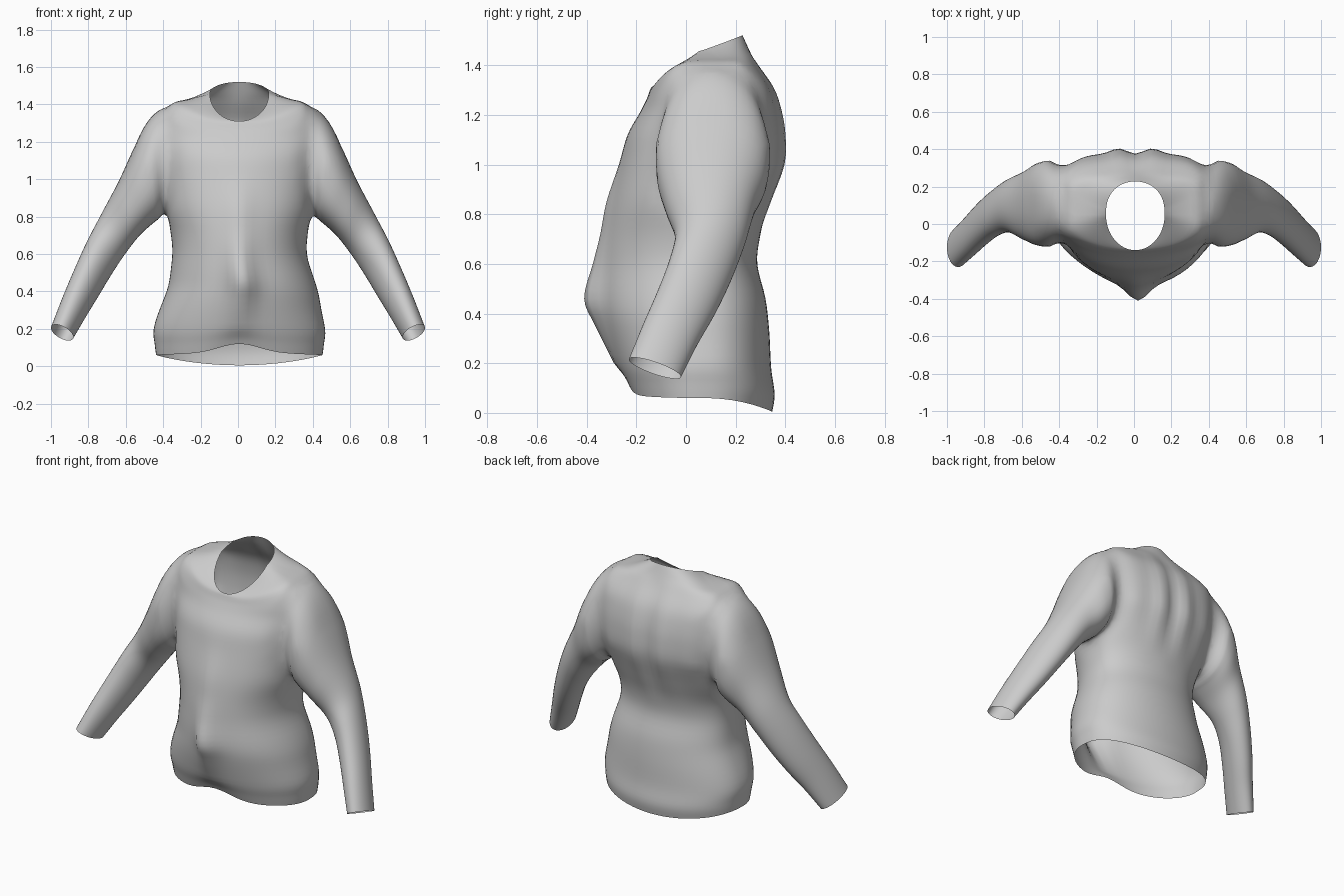
import bpy, bmesh, math
from mathutils import Vector

if "Cube" in bpy.data.objects:
    bpy.data.objects.remove(bpy.data.objects["Cube"])

SEG = 64
grey = bpy.data.materials.new("soft grey cloth")
grey.diffuse_color = (0.6, 0.6, 0.6, 1)
grey.use_nodes = True
grey.node_tree.nodes["Principled BSDF"].inputs["Base Color"].default_value = grey.diffuse_color


def clamp(t):
    return max(0.0, min(1.0, t))


def power(v, e):
    return math.copysign(abs(v) ** e, v)


def smooth_rows(rows, steps):
    """Resample a table of sections with a Catmull-Rom curve."""
    out = []
    for i in range(len(rows) - 1):
        a, b, c, d = (rows[max(0, min(len(rows) - 1, i + k))] for k in (-1, 0, 1, 2))
        for s in range(steps):
            t = s / steps
            out.append([0.5 * (2 * q + (r - p) * t + (2 * p - 5 * q + 4 * r - u) * t * t
                               + (3 * q - p - 3 * r + u) * t ** 3)
                        for p, q, r, u in zip(a, b, c, d)])
    return out + [list(rows[-1])]


def loft(name, rings):
    """Closed tube through the rings; the caps use slot 1 so they can be opened later."""
    bm = bmesh.new()
    loops = [[bm.verts.new(p) for p in ring] for ring in rings]
    for lo, hi in zip(loops, loops[1:]):
        for i in range(len(lo)):
            j = (i + 1) % len(lo)
            bm.faces.new((lo[i], lo[j], hi[j], hi[i]))
    for loop in (loops[0], loops[-1]):
        n = len(loop)
        mid = bm.verts.new(sum((v.co for v in loop), Vector()) / n)
        for i in range(n):
            bm.faces.new((loop[i], loop[(i + 1) % n], mid)).material_index = 1
    bmesh.ops.recalc_face_normals(bm, faces=bm.faces)
    mesh = bpy.data.meshes.new(name)
    bm.to_mesh(mesh)
    bm.free()
    mesh.materials.append(grey)
    mesh.materials.append(grey)
    ob = bpy.data.objects.new(name, mesh)
    bpy.context.collection.objects.link(ob)
    return ob


# Torso: z front, z side, z back, half width, y front, y back, belly ridge, back folds
TORSO = [
    (.07, .06, .005, .445, -.232, .347, 0, 0),
    (.12, .115, .075, .452, -.25, .357, 0, 0),
    (.20, .20, .18, .458, -.28, .343, .01, 0),
    (.35, .34, .33, .422, -.32, .335, .045, 0),
    (.46, .46, .46, .388, -.335, .32, .075, 0),
    (.60, .60, .60, .360, -.33, .287, .045, 0),
    (.72, .72, .72, .368, -.32, .30, .025, 0),
    (.85, .85, .85, .395, -.30, .34, .02, .008),
    (1.0, 1.0, 1.0, .40, -.265, .388, .005, .018),
    (1.12, 1.12, 1.12, .415, -.235, .392, 0, .017),
    (1.21, 1.23, 1.22, .425, -.185, .378, 0, .013),
    (1.26, 1.325, 1.31, .43, -.16, .348, 0, .01),
    (1.285, 1.402, 1.40, .37, -.15, .29, 0, .005),
    (1.30, 1.428, 1.46, .27, -.145, .255, 0, 0),
    (1.31, 1.455, 1.52, .157, -.14, .228, 0, 0),
]


def torso_ring(row):
    zf, zs, zb, w, yf, yb, ridge, fold = row
    ring, yc = [], 0.05
    upper = clamp((zs - .7) / .3) * clamp((w - .157) / .15)
    rise = 1 + clamp((w - .157) / .2)
    shift = .007 + .016 * math.exp(-((zs - .42) / .12) ** 2)
    lip = .05 * clamp(1 - (zs - .06) / .14)      # raised front hem
    for i in range(SEG):
        a = 2 * math.pi * i / SEG
        c, s = math.cos(a), math.sin(a)
        x = w * c
        if s < 0:
            y = yc + (yf - yc) * abs(s) ** (1 - .22 * upper) - ridge * math.exp(-(x / .07) ** 2)
            z = zs + (zf - zs) * abs(s) ** rise + lip * math.exp(-(x / .15) ** 2)
        else:
            s = max(s, 0)
            y = yc + (yb - yc) * s ** (.8 - .42 * upper)
            y -= fold * math.cos(x * math.pi / .1) * math.exp(-(x / .17) ** 2) * s
            z = zs + (zb - zs) * s ** (rise - .15)
        ring.append((x + shift, y, z))
    return ring


# Sleeve: upper x, z; lower x, z; y front, y back; forward tilt
SLEEVE = [
    (.32, 1.28, .29, .97, -.02, .23, 0),
    (.44, 1.395, .395, .815, -.11, .328, 0),
    (.55, 1.18, .45, .768, -.118, .33, 0),
    (.64, .985, .525, .70, -.085, .28, 0),
    (.73, .815, .60, .605, -.045, .24, .01),
    (.805, .67, .675, .495, -.065, .185, .03),
    (.875, .515, .745, .38, -.115, .12, .035),
    (.94, .36, .815, .265, -.175, .045, .035),
    (1.0, .205, .88, .155, -.23, -.02, .035),
]


def sleeve_ring(row, side):
    ux, uz, lx, lz, yf, yb, tilt = row
    mid = Vector(((ux + lx) / 2, (yf + yb) / 2, (uz + lz) / 2))
    up = Vector(((ux - lx) / 2, 0, (uz - lz) / 2))
    fwd = Vector((0, (yf - yb) / 2, tilt))
    e = .82 + .18 * clamp((ux - .5) / .25)
    ring = []
    for i in range(40):
        a = 2 * math.pi * i / 40
        p = mid + up * power(math.cos(a), e) + fwd * power(math.sin(a), e)
        ring.append((p.x * side, p.y, p.z))
    return ring


body = loft("shirt", [torso_ring(r) for r in smooth_rows(TORSO, 4)])
sleeves = [loft("sleeve", [sleeve_ring(r, s) for r in smooth_rows(SLEEVE, 5)]) for s in (-1, 1)]

# Sew the sleeves onto the torso
for sl in sleeves:
    mod = body.modifiers.new("sew", 'BOOLEAN')
    mod.operation = 'UNION'
    mod.solver = 'EXACT'
    mod.object = sl
bpy.context.view_layer.update()
sewn = bpy.data.meshes.new_from_object(body.evaluated_get(bpy.context.evaluated_depsgraph_get()))
body.modifiers.clear()
body.data = sewn
for sl in sleeves:
    bpy.data.objects.remove(sl)

# Open the neck, hem and cuffs, then soften the armhole seams
bm = bmesh.new()
bm.from_mesh(sewn)
bmesh.ops.delete(bm, geom=[f for f in bm.faces if f.material_index == 1], context='FACES')
bmesh.ops.remove_doubles(bm, verts=bm.verts, dist=0.004)
seam = {v for e in bm.edges if len(e.link_faces) == 2 and e.calc_face_angle(0) > 0.35
        and e.verts[0].co.z > .7 and abs(e.verts[0].co.x) > .28 for v in e.verts}
for grow, repeat in ((1, 8), (1, 8), (1, 4)):
    for _ in range(grow):
        seam |= {e.other_vert(v) for v in seam for e in v.link_edges}
    inner = [v for v in seam if not v.is_boundary]
    for _ in range(repeat):
        bmesh.ops.smooth_vert(bm, verts=inner, factor=0.5,
                              use_axis_x=True, use_axis_y=True, use_axis_z=True)
bm.to_mesh(sewn)
bm.free()
sewn.materials.clear()
sewn.materials.append(grey)
for p in sewn.polygons:
    p.material_index = 0
    p.use_smooth = True
